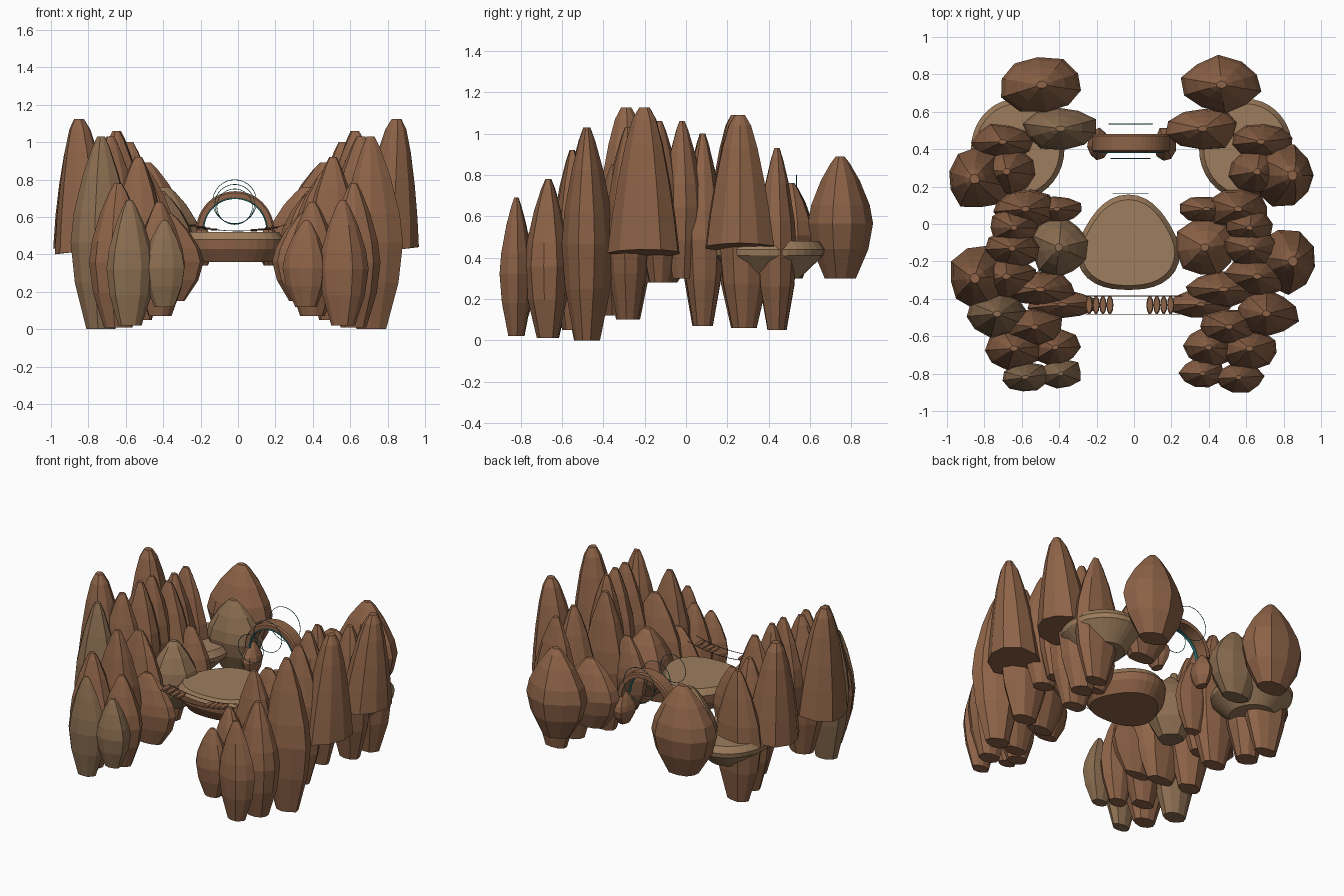
import bpy, bmesh, math, random
from math import sin, cos, pi

if "Cube" in bpy.data.objects:
    bpy.data.objects.remove(bpy.data.objects["Cube"])

random.seed(7)
AXIS = -0.012  # the two cliff sides mirror about a slightly shifted line


def material(name, r, g, b):
    m = bpy.data.materials.new(name)
    m.diffuse_color = (r, g, b, 1)
    m.use_nodes = True
    m.node_tree.nodes["Principled BSDF"].inputs["Base Color"].default_value = m.diffuse_color
    return m


BROWN = material("brown_rock", 0.27, 0.125, 0.064)
OLIVE = material("olive_rock", 0.26, 0.155, 0.082)
TAN = material("tan_ground", 0.34, 0.205, 0.11)
DARK = material("dark_wood", 0.10, 0.05, 0.03)
TEAL = material("teal_glow", 0.03, 0.22, 0.22)


def finish(name, bm, mat):
    bmesh.ops.recalc_face_normals(bm, faces=bm.faces)
    me = bpy.data.meshes.new(name)
    bm.to_mesh(me)
    bm.free()
    me.materials.append(mat)
    ob = bpy.data.objects.new(name, me)
    bpy.context.collection.objects.link(ob)
    return ob


def loft(name, rings, mat):
    """Skin a list of point loops and cap both ends."""
    bm = bmesh.new()
    loops = [[bm.verts.new(p) for p in ring] for ring in rings]
    n = len(loops[0])
    for a, b in zip(loops, loops[1:]):
        for i in range(n):
            j = (i + 1) % n
            bm.faces.new((a[i], a[j], b[j], b[i]))
    bm.faces.new(loops[0][::-1])
    bm.faces.new(loops[-1])
    return finish(name, bm, mat)


SPINDLE = [(0, .48), (.24, .86), (.45, 1), (.6, .9), (.8, .6), (.94, .3), (1, .13)]
CONE = [(0, 1), (.25, .88), (.5, .72), (.75, .52), (.92, .33), (1, .15)]


def rock(name, x, y, rx, ry, z0, z1, profile=SPINDLE, lean=0.0, mat=BROWN, sides=10):
    spin = random.uniform(0, pi)
    bumps = [random.uniform(.93, 1.14) for _ in range(sides)]
    rings = []
    for t, s in profile:
        ring = []
        for i in range(sides):
            a = spin + 2 * pi * i / sides
            slant = .12 * rx * cos(a) if profile is CONE and t == 0 else 0
            ring.append((x + lean * t + rx * s * bumps[i] * cos(a),
                         y + ry * s * bumps[i] * sin(a),
                         z0 + (z1 - z0) * t + slant))
        rings.append(ring)
    return loft(name, rings, mat)


def slab(name, cx, cy, rx, ry, levels, tri=0.0, n=36):
    """Rounded plateau: levels are (z, scale)."""
    rings = []
    for z, s in levels:
        ring = []
        for i in range(n):
            a = 2 * pi * i / n
            k = s * (1 + tri * cos(3 * (a - pi / 2)))
            ring.append((cx + rx * k * cos(a), cy + ry * k * sin(a), z))
        rings.append(ring)
    return loft(name, rings, TAN)


# Hanging rocks of one side: x, y, rx, ry, z0, z1
ROCKS = [
    (.48, .745, .215, .15, .30, .89),
    (.38, .51, .185, .11, .30, .76),
    (.69, .44, .165, .095, .05, .93),
    (.67, .28, .15, .12, .06, .95),
    (.57, .08, .16, .10, .07, 1.0),
    (.40, .08, .14, .07, .25, .74),
    (.39, -.125, .15, .155, .28, .72),
    (.63, -.02, .13, .095, .30, 1.06),
    (.64, -.13, .14, .10, .28, 1.06),
    (.67, -.28, .17, .11, .10, 1.03),
    (.49, -.35, .19, .09, .12, .85),
    (.37, -.43, .185, .075, .15, .62),
    (.72, -.48, .165, .12, .0, 1.03),
    (.52, -.55, .15, .10, .05, .92),
    (.63, -.665, .15, .105, .01, .78),
    (.41, -.66, .125, .10, .07, .68),
    (.57, -.82, .125, .078, .02, .69),
    (.38, -.80, .115, .078, .12, .58),
    (.18, .43, .06, .085, .34, .56),
]
for side, sign in (("right", 1), ("left", -1)):
    for k, (x, y, rx, ry, z0, z1) in enumerate(ROCKS):
        olive = sign < 0 and k in (1, 6, 12, 16, 17)
        rock(f"{side}_rock_{k + 1}", AXIS + sign * x, y, rx, ry, z0, z1,
             mat=OLIVE if olive else BROWN)
    # Tall outer peaks, widest at their cut base
    back_y, front_y, lean = (.26, -.20, .05) if sign > 0 else (.24, -.29, -.03)
    rock(f"{side}_back_peak", AXIS + sign * .81, back_y, .17, .155, .45, 1.09, CONE, lean)
    rock(f"{side}_front_peak", AXIS + sign * .81, front_y, .165, .16, .42, 1.125, CONE, lean)
    # Flat ledge around the rear rocks
    slab(f"{side}_ledge", AXIS + sign * .61, .40, .25, .27,
         [(.30, .55), (.41, .98), (.44, 1), (.48, .9)])

# Central platform: tan top, brown underside
platform = slab("central_platform", -.03, -.115, .27, .255,
                [(.36, .8), (.43, .98), (.48, 1), (.52, .9)], tri=.07)
platform.data.materials.append(BROWN)
for face in platform.data.polygons:
    face.material_index = 0 if face.center.z > .49 else 1


def half_ring(name, r0, r1, y0, y1, mat, n=24):
    bev = (r1 - r0) * .25
    section = [(r0, y0), (r1 - bev, y0), (r1, y0 + bev), (r1, y1 - bev), (r1 - bev, y1), (r0, y1)]
    rings = []
    for i in range(n + 1):
        a = pi * i / n
        rings.append([(-.015 + r * cos(a), y, .53 + r * sin(a)) for r, y in section])
    return loft(name, rings, mat)


# Stone arch with a glowing inner lining
half_ring("arch", .172, .208, .385, .48, BROWN)
half_ring("arch_lining", .166, .173, .38, .40, TEAL)


def wire(name, pts, radius, mat, cyclic=False):
    cu = bpy.data.curves.new(name, "CURVE")
    cu.dimensions = "3D"
    cu.bevel_depth = radius
    cu.bevel_resolution = 1
    sp = cu.splines.new("POLY")
    sp.points.add(len(pts) - 1)
    for p, co in zip(sp.points, pts):
        p.co = (*co, 1)
    sp.use_cyclic_u = cyclic
    cu.materials.append(mat)
    ob = bpy.data.objects.new(name, cu)
    bpy.context.collection.objects.link(ob)


# Thin floating rings in front of and behind the arch
for k, (y, r, z) in enumerate([(.535, .117, .682), (.35, .106, .668), (.165, .095, .655)]):
    pts = [(-.018 + r * cos(2 * pi * i / 40), y, z + r * sin(2 * pi * i / 40)) for i in range(40)]
    wire(f"floating_ring_{k + 1}", pts, .002, TEAL, True)


# Rope bridge: two sagging ropes and oval planks
def sag(x):
    return .525 + .5 * x * x


for k, y in enumerate((-.385, -.482)):
    pts = [(-.26 + .52 * i / 16, y, sag(-.26 + .52 * i / 16)) for i in range(17)]
    wire(f"bridge_rope_{k + 1}", pts, .002, DARK)
for k, x in enumerate((-.24, -.203, -.166, -.129, .085, .122, .159, .196)):
    rings = [[(x + .019 * s * cos(2 * pi * i / 10), -.433 + .05 * s * sin(2 * pi * i / 10), sag(x) + z)
              for i in range(10)] for z, s in ((-.006, .8), (0, 1), (.006, .8))]
    loft(f"bridge_plank_{k + 1}", rings, BROWN)
